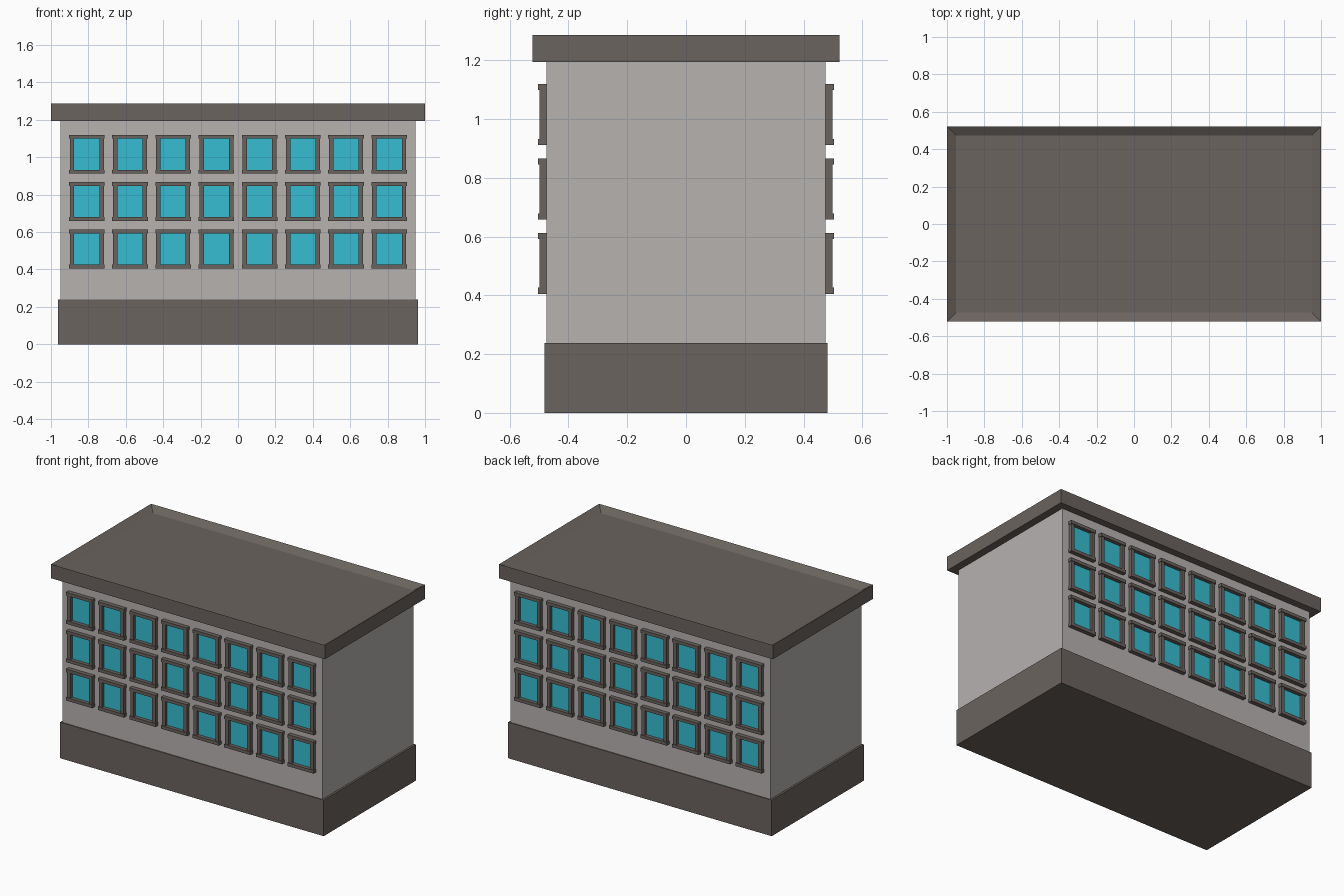
import bpy, bmesh
from mathutils import Matrix, Vector

if "Cube" in bpy.data.objects:
    bpy.data.objects.remove(bpy.data.objects["Cube"])


def material(name, rgb):
    m = bpy.data.materials.new(name)
    m.diffuse_color = (*rgb, 1)
    m.use_nodes = True
    m.node_tree.nodes["Principled BSDF"].inputs["Base Color"].default_value = m.diffuse_color
    return m


WALL = material("pale grey wall", (0.47, 0.445, 0.435))
TRIM = material("dark stone trim", (0.145, 0.125, 0.112))
GLASS = material("turquoise glass", (0.037, 0.51, 0.64))


def add_box(bm, x0, x1, y0, y1, z0, z1):
    size = Vector((x1 - x0, abs(y1 - y0), z1 - z0))
    mid = Vector(((x0 + x1) / 2, (y0 + y1) / 2, (z0 + z1) / 2))
    bmesh.ops.create_cube(bm, size=1, matrix=Matrix.Translation(mid) @ Matrix.Diagonal(size).to_4x4())


def finish(bm, name, mat):
    me = bpy.data.meshes.new(name)
    bm.to_mesh(me)
    bm.free()
    me.materials.append(mat)
    ob = bpy.data.objects.new(name, me)
    bpy.context.collection.objects.link(ob)
    return ob


def block(name, mat, hx, hy, z0, z1):
    bm = bmesh.new()
    add_box(bm, -hx, hx, -hy, hy, z0, z1)
    return finish(bm, name, mat)


# plinth and main walls
block("plinth", TRIM, 0.963, 0.481, 0, 0.238)
block("walls", WALL, 0.95, 0.475, 0.238, 1.195)

# flat roof slab with a shallow sunken top inside a parapet rim
bm = bmesh.new()
add_box(bm, -1, 1, -0.522, 0.522, 1.194, 1.287)
bm.normal_update()
top = [f for f in bm.faces if f.normal.z > 0.9]
bmesh.ops.inset_region(bm, faces=top, thickness=0.07)
for v in top[0].verts:
    v.co.z -= 0.03
finish(bm, "roof", TRIM)

# windows: 8 columns by 3 rows on front and back
FACE = 0.475
for side, label in ((-1, "front"), (1, "back")):
    frames, panes = bmesh.new(), bmesh.new()
    for row in range(3):
        for col in range(8):
            x = (col - 3.5) * 0.231
            z = 0.509 + row * 0.2535

            def part(bm, x0, x1, z0, z1, depth):
                add_box(bm, x + x0, x + x1, side * (FACE - 0.004), side * (FACE + depth), z + z0, z + z1)

            part(frames, -0.095, 0.095, 0.083, 0.104, 0.028)    # lintel
            part(frames, -0.095, 0.095, -0.104, -0.083, 0.028)  # sill
            part(frames, -0.091, -0.067, -0.083, 0.083, 0.023)  # jambs
            part(frames, 0.067, 0.091, -0.083, 0.083, 0.023)
            part(panes, -0.067, 0.067, -0.083, 0.083, 0.004)    # pane
    finish(frames, label + "_window_frames", TRIM)
    finish(panes, label + "_window_panes", GLASS)
